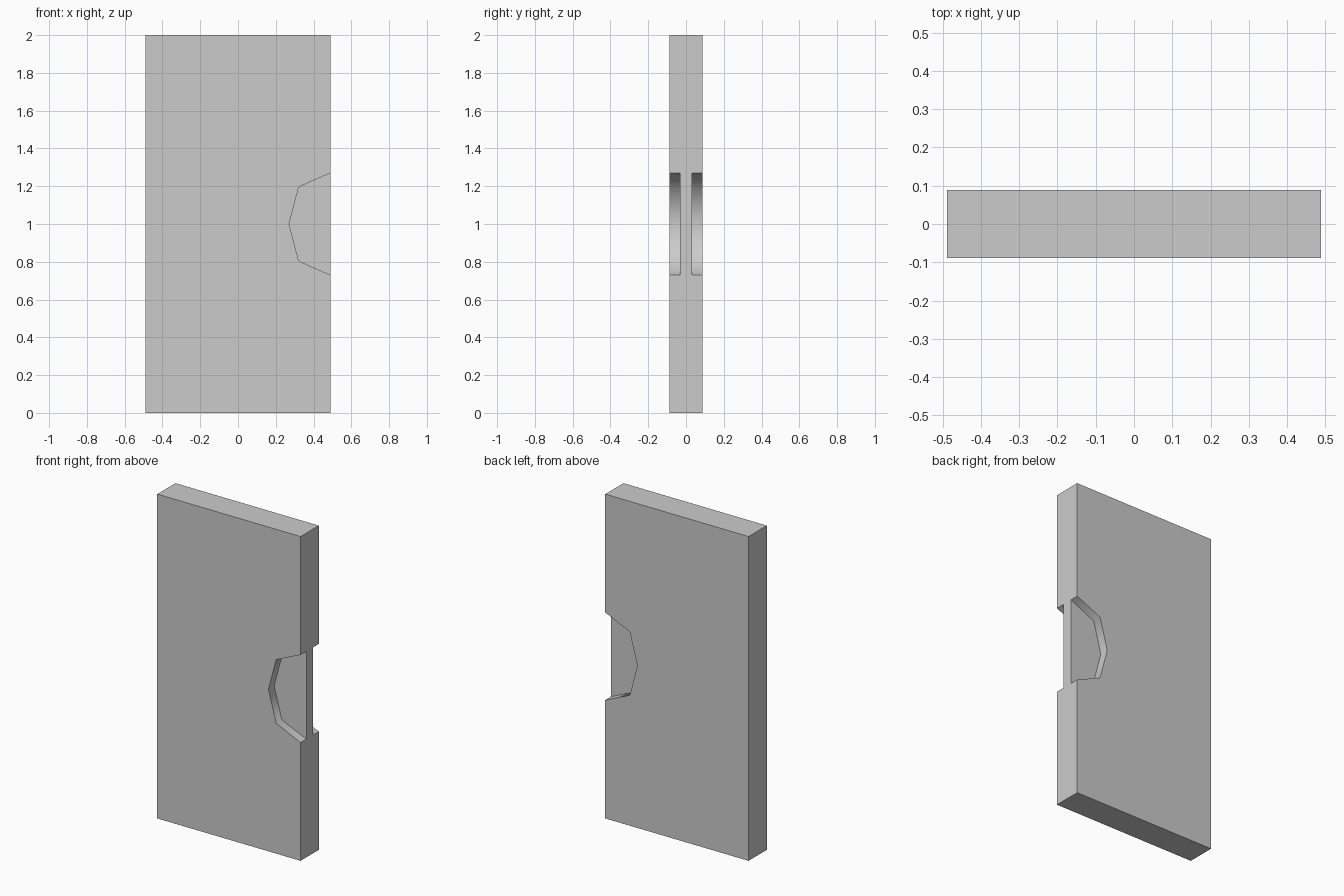
import bpy, bmesh, math

if "Cube" in bpy.data.objects:
    bpy.data.objects.remove(bpy.data.objects["Cube"])

HALF_W, HALF_T, HEIGHT = 0.489, 0.0885, 2.0
WEB = 0.033  # half thickness left between the two grip recesses


def prism(name, profile, y0, y1):
    """Extrude an x-z profile along y."""
    bm = bmesh.new()
    face = bm.faces.new([bm.verts.new((x, y0, z)) for x, z in profile])
    ext = bmesh.ops.extrude_face_region(bm, geom=[face])
    verts = [v for v in ext["geom"] if isinstance(v, bmesh.types.BMVert)]
    bmesh.ops.translate(bm, verts=verts, vec=(0, y1 - y0, 0))
    bmesh.ops.recalc_face_normals(bm, faces=bm.faces)
    mesh = bpy.data.meshes.new(name)
    bm.to_mesh(mesh)
    bm.free()
    obj = bpy.data.objects.new(name, mesh)
    bpy.context.collection.objects.link(obj)
    return obj


# Door slab
door = prism("door_panel", [(-HALF_W, 0), (HALF_W, 0), (HALF_W, HEIGHT), (-HALF_W, HEIGHT)],
             -HALF_T, HALF_T)
bpy.context.view_layer.objects.active = door
door.select_set(True)

# Faceted grip recess on both faces, running out through the right edge
upper = [(0.60, 1.319), (0.489, 1.27), (0.322, 1.196)]
grip = upper + [(0.27, 1.0)] + [(x, 2 - z) for x, z in reversed(upper)]
for side in (-1, 1):
    cutter = prism("grip_cutter", grip, side * WEB, side * (HALF_T + 0.1))
    cutter.hide_render = True
    mod = door.modifiers.new("grip_recess", "BOOLEAN")
    mod.operation = "DIFFERENCE"
    mod.solver = "EXACT"
    mod.object = cutter
    bpy.ops.object.modifier_apply(modifier=mod.name)
    bpy.data.objects.remove(cutter)

# Recess walls shade smoothly, panel edges stay sharp
bpy.ops.object.shade_smooth_by_angle(angle=math.radians(60))
